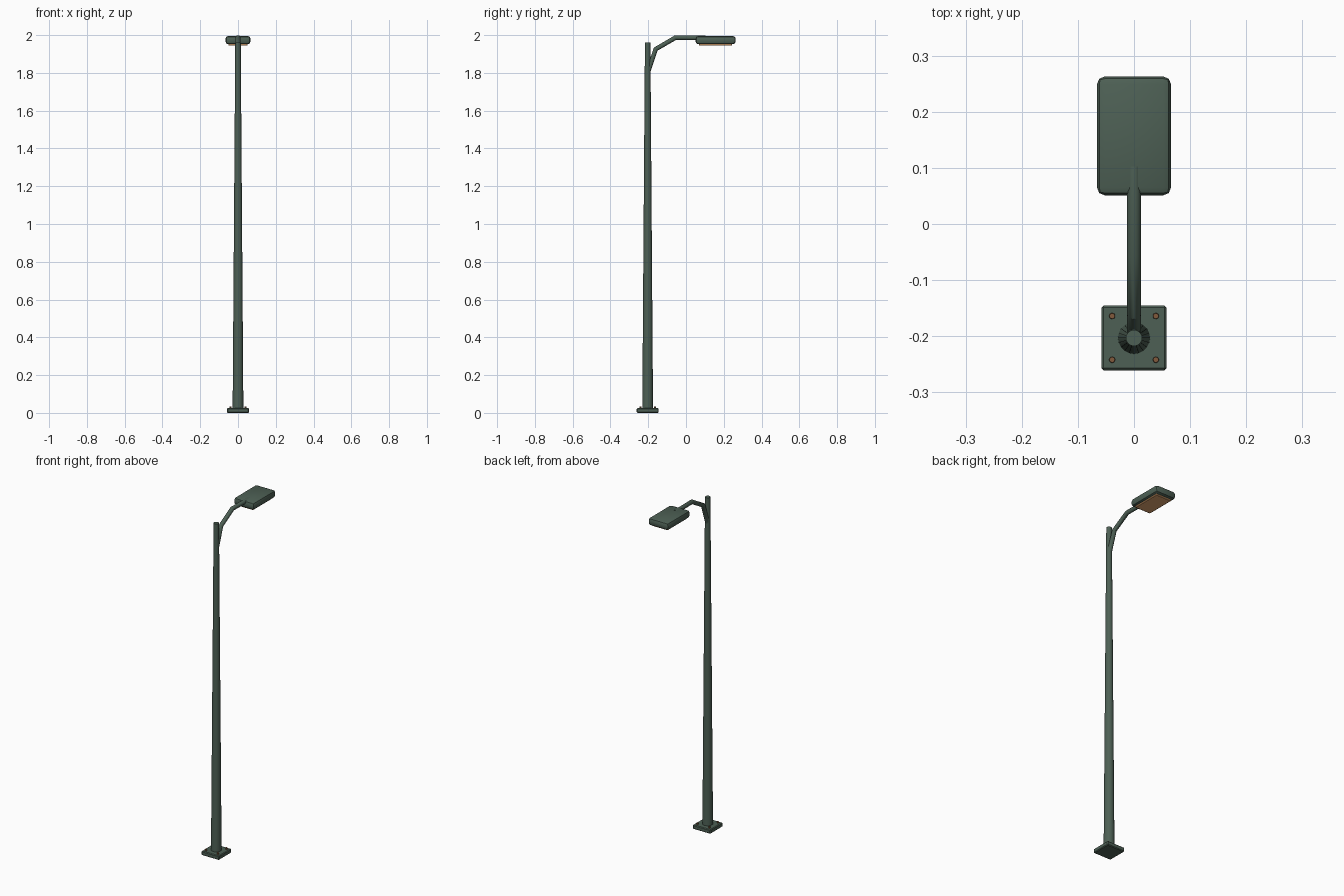
import bpy, bmesh
from mathutils import Vector
from math import radians

if "Cube" in bpy.data.objects:
    bpy.data.objects.remove(bpy.data.objects["Cube"])

POLE_Y = -0.203


def material(name, rgb):
    m = bpy.data.materials.new(name)
    m.diffuse_color = (*rgb, 1)
    m.use_nodes = True
    m.node_tree.nodes["Principled BSDF"].inputs["Base Color"].default_value = m.diffuse_color
    return m


green = material("green_paint", (0.075, 0.117, 0.09))
amber = material("amber_lens", (0.75, 0.38, 0.16))
rust = material("rusty_bolt", (0.22, 0.10, 0.045))


def finish(ob, name, mat, angle=35):
    ob.name = name
    ob.data.materials.append(mat)
    bpy.ops.object.select_all(action='DESELECT')
    ob.select_set(True)
    bpy.context.view_layer.objects.active = ob
    bpy.ops.object.shade_smooth_by_angle(angle=radians(angle))
    return ob


def box(name, lo, hi, mat, bevel, segments):
    lo, hi = Vector(lo), Vector(hi)
    bpy.ops.mesh.primitive_cube_add(size=1, location=(lo + hi) / 2)
    ob = bpy.context.object
    ob.scale = hi - lo
    bpy.ops.object.transform_apply(location=False, rotation=False, scale=True)
    bm = bmesh.new()
    bm.from_mesh(ob.data)
    bmesh.ops.bevel(bm, geom=bm.edges[:], offset=bevel, segments=segments,
                    profile=0.5, affect='EDGES')
    bm.to_mesh(ob.data)
    bm.free()
    return finish(ob, name, mat)


def cone(name, r1, r2, z1, z2, x, y, mat, sides):
    bpy.ops.mesh.primitive_cone_add(vertices=sides, radius1=r1, radius2=r2, depth=z2 - z1,
                                    location=(x, y, (z1 + z2) / 2))
    return finish(bpy.context.object, name, mat)


# Base plate with four bolts
box("base_plate", (-0.058, POLE_Y - 0.058, 0), (0.058, POLE_Y + 0.058, 0.025), green, 0.004, 1)
for i, (sx, sy) in enumerate([(-1, -1), (1, -1), (-1, 1), (1, 1)]):
    cone(f"bolt_{i + 1}", 0.006, 0.005, 0.02, 0.034, sx * 0.039, POLE_Y + sy * 0.039, rust, 8)

# Tapered pole
cone("pole", 0.0285, 0.0145, 0.02, 1.96, 0, POLE_Y, green, 20)

# Bent arm: tube swept along a four-point path
curve = bpy.data.curves.new("arm", 'CURVE')
curve.dimensions = '3D'
curve.bevel_depth = 0.0125
curve.bevel_resolution = 4
curve.use_fill_caps = True
path = [(-0.2, 1.81), (-0.16, 1.926), (-0.055, 1.987), (0.102, 1.985)]
spline = curve.splines.new('POLY')
spline.points.add(len(path) - 1)
for p, (y, z) in zip(spline.points, path):
    p.co = (0, y, z, 1)
arm = bpy.data.objects.new("arm", curve)
bpy.context.collection.objects.link(arm)
bpy.context.view_layer.objects.active = arm
bpy.ops.object.select_all(action='DESELECT')
arm.select_set(True)
bpy.ops.object.convert(target='MESH')
finish(bpy.context.object, "arm", green)

# Lamp head with a lens underneath
box("lamp_head", (-0.066, 0.051, 1.952), (0.066, 0.263, 1.995), green, 0.014, 2)
box("lens", (-0.05, 0.07, 1.944), (0.05, 0.243, 1.96), amber, 0.002, 1)
